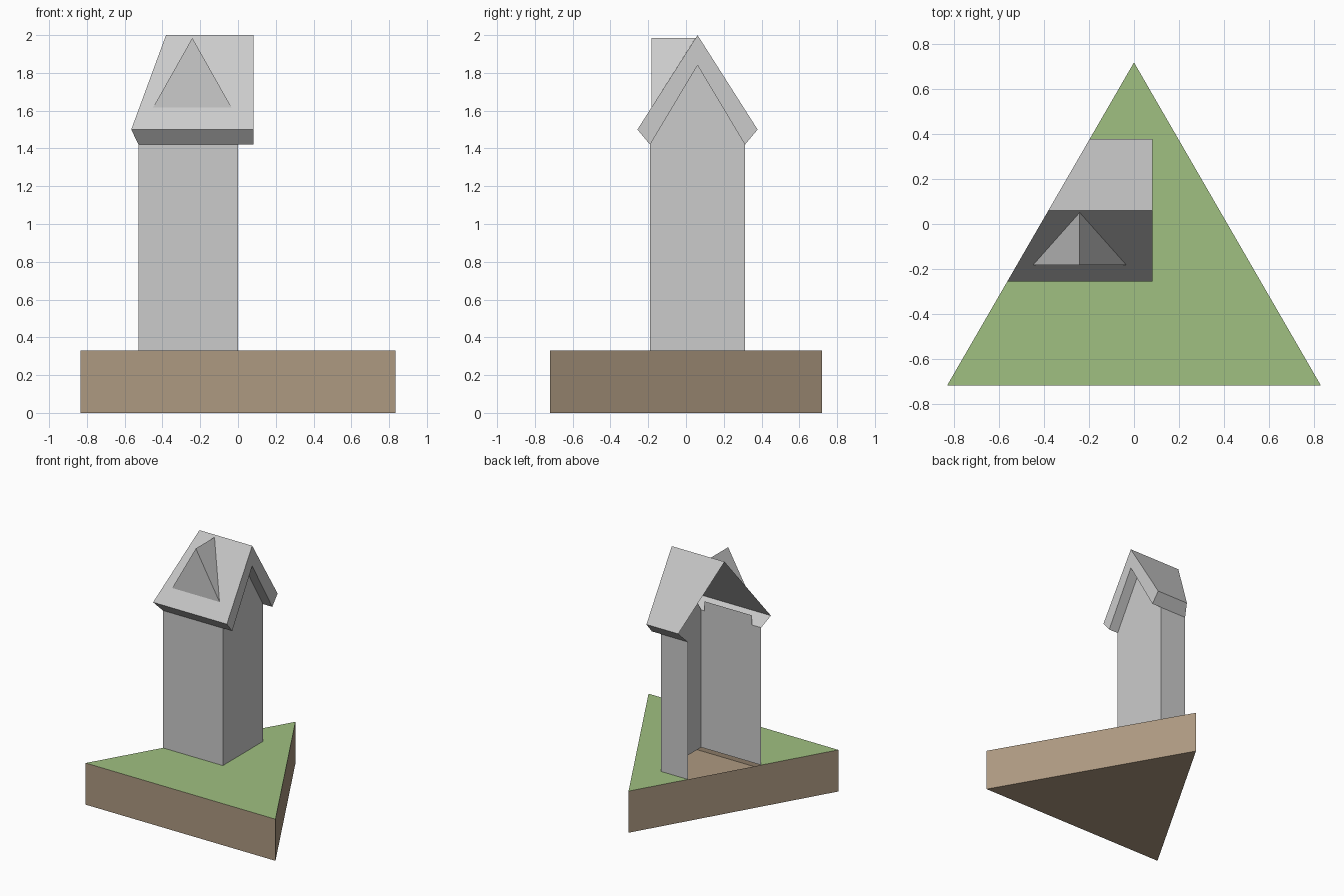
import bpy, bmesh

if "Cube" in bpy.data.objects:
    bpy.data.objects.remove(bpy.data.objects["Cube"])

HW, HY, GZ = 0.833, 0.72, 0.33      # ground half width, half depth, height
FRONT, BACK, MID = -0.19, 0.312, 0.061
EAVE_IN, EAVE_OUT, RIDGE_IN, RIDGE = 1.42, 1.5, 1.84, 2.0
OUT_F, OUT_B, OVER = -0.257, 0.379, 0.082


def cut(y):
    """x of the slanted left section plane at depth y"""
    return (y - HY) * HW / (2 * HY)


def material(name, color):
    m = bpy.data.materials.new(name)
    m.diffuse_color = color
    m.use_nodes = True
    m.node_tree.nodes["Principled BSDF"].inputs["Base Color"].default_value = m.diffuse_color
    return m


def panels(name, faces, mat=None):
    """thin flat faces joined into one object"""
    bm = bmesh.new()
    for f in faces:
        bm.faces.new([bm.verts.new(p) for p in f])
    bmesh.ops.remove_doubles(bm, verts=bm.verts, dist=1e-4)
    bmesh.ops.recalc_face_normals(bm, faces=bm.faces)
    me = bpy.data.meshes.new(name)
    bm.to_mesh(me)
    bm.free()
    ob = bpy.data.objects.new(name, me)
    bpy.context.collection.objects.link(ob)
    if mat:
        me.materials.append(mat)
    return ob


def strip(a, b, x0=None, x1=OVER):
    """panel along x between two (y, z) profile points, ending on the section plane"""
    (ya, za), (yb, zb) = a, b
    xa, xb = (cut(ya), cut(yb)) if x0 is None else (x0, x0)
    return [(xa, ya, za), (x1, ya, za), (x1, yb, zb), (xb, yb, zb)]


brown = material("earth", (0.42, 0.32, 0.22, 1))
green = material("grass", (0.35, 0.53, 0.22, 1))

# hollow triangular earth block
tri = [(-HW, -HY), (HW, -HY), (0, HY)]
sides = [[(*tri[i], 0), (*tri[(i + 1) % 3], 0), (*tri[(i + 1) % 3], GZ), (*tri[i], GZ)]
         for i in range(3)]
panels("earth_block", sides + [[(x, y, 0) for x, y in reversed(tri)]], brown)

# grass top, open under the house
outline = tri + [(cut(BACK), BACK), (0, BACK), (0, FRONT), (cut(FRONT), FRONT)]
panels("grass_top", [[(x, y, GZ) for x, y in outline]], green)

# walls: front, gabled right side, back; left side open
panels("walls", [
    strip((FRONT, GZ), (FRONT, EAVE_IN), x1=0),
    [(0, FRONT, GZ), (0, BACK, GZ), (0, BACK, EAVE_IN), (0, MID, RIDGE_IN), (0, FRONT, EAVE_IN)],
    strip((BACK, EAVE_IN), (BACK, GZ), x1=0)])

# roof: slopes, eaves, gable edge and overhang soffits
roof = []
edge = []
for oy, iy in ((OUT_F, FRONT), (OUT_B, BACK)):
    outer, inner = (oy, EAVE_OUT), (iy, EAVE_IN)
    roof.append(strip(outer, (MID, RIDGE)))
    roof.append(strip(inner, outer))
    roof.append(strip((MID, RIDGE_IN), inner, x0=0))
    roof.append([(OVER, *p) for p in (outer, (MID, RIDGE), (MID, RIDGE_IN), inner)])
panels("roof", roof)

# dormer: front gable and two slopes running back into the roof
DX, DW, DY, DZ = -0.242, 0.208, -0.183, 1.985
base = EAVE_OUT + (DY - OUT_F) * (RIDGE - EAVE_OUT) / (MID - OUT_F)
top, tail = (DX, DY, DZ), (DX, 0.051, DZ)
left, right = (DX - DW, DY, base), (DX + DW, DY, base)
panels("dormer", [[left, right, top], [right, tail, top], [left, top, tail]])

# dormer apron lapping the inside of the front wall
panels("dormer_apron", [[(DX - DW, DY, 1.32), (DX + DW, DY, 1.32),
                         (DX + DW, DY, 1.5), (DX - DW, DY, 1.5)]])
